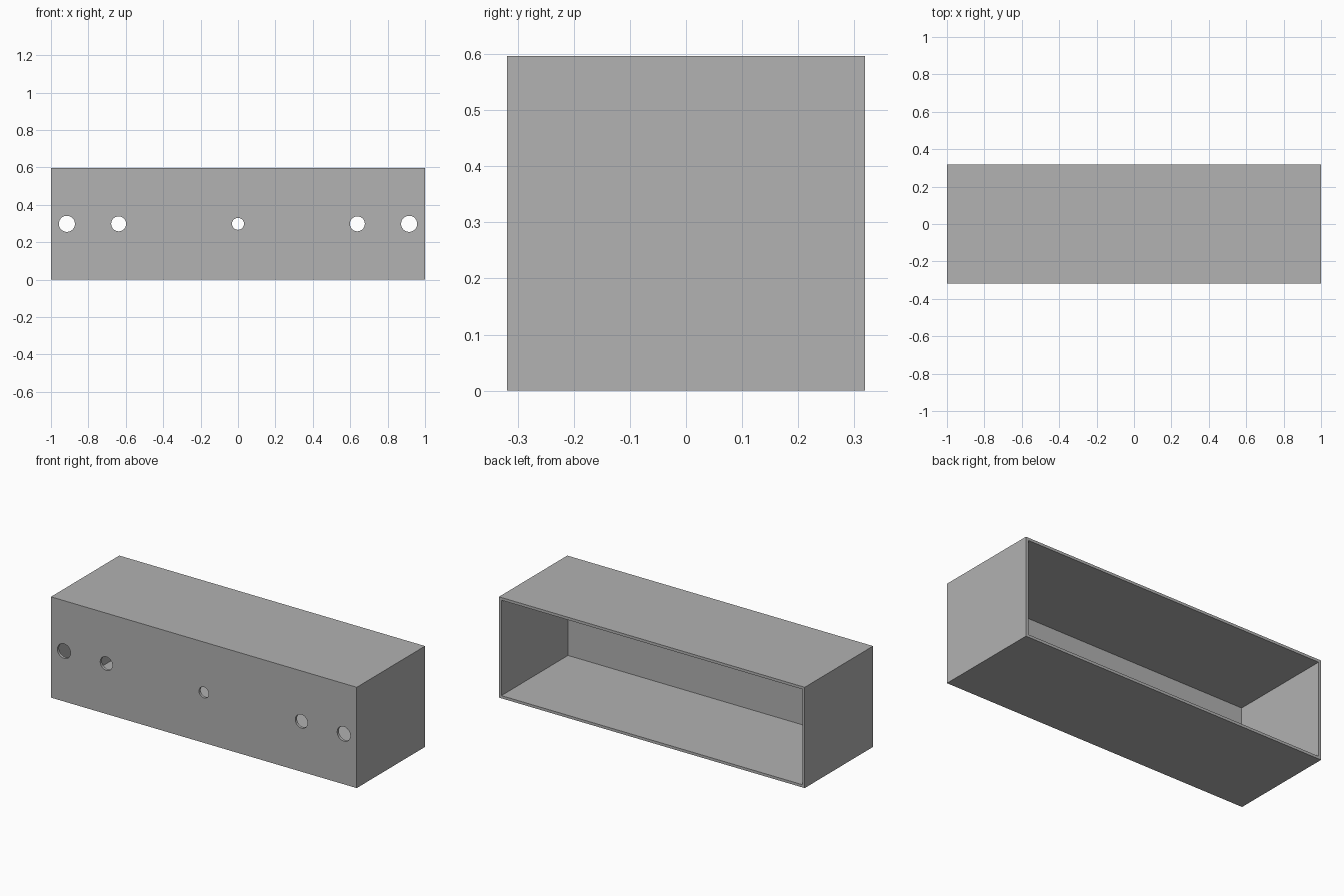
import bpy
import bmesh
from mathutils import Matrix, Vector

cube = bpy.data.objects.get("Cube")
if cube:
    bpy.data.objects.remove(cube, do_unlink=True)

WIDTH, DEPTH, HEIGHT, WALL = 2.0, 0.638, 0.596, 0.016

grey = bpy.data.materials.new("plain grey")
grey.use_nodes = True
colour = (0.445, 0.445, 0.445, 1)
grey.diffuse_color = colour
grey.node_tree.nodes["Principled BSDF"].inputs["Base Color"].default_value = colour


def make_object(name, bm):
    mesh = bpy.data.meshes.new(name)
    bm.to_mesh(mesh)
    bm.free()
    mesh.materials.append(grey)
    obj = bpy.data.objects.new(name, mesh)
    bpy.context.collection.objects.link(obj)
    return obj


def box(name, size, centre):
    bm = bmesh.new()
    bmesh.ops.create_cube(bm, size=1)
    bmesh.ops.scale(bm, vec=size, verts=bm.verts)
    bmesh.ops.translate(bm, vec=centre, verts=bm.verts)
    return make_object(name, bm)


def cut(target, cutter):
    mod = target.modifiers.new(cutter.name, "BOOLEAN")
    mod.operation = "DIFFERENCE"
    mod.solver = "EXACT"
    mod.object = cutter
    cutter.hide_render = True
    cutter.hide_viewport = True
    cutter.display_type = "WIRE"


# Case with an open back
case = box("case", (WIDTH, DEPTH, HEIGHT), (0, 0, HEIGHT / 2))
cavity = box("cavity_cutter", (WIDTH - 2 * WALL, DEPTH, HEIGHT - 2 * WALL),
             (0, WALL, HEIGHT / 2))
cut(case, cavity)

# Round holes through the front panel: position and radius
bm = bmesh.new()
for x, radius in ((-0.915, 0.043), (-0.638, 0.04), (0, 0.032),
                  (0.638, 0.04), (0.915, 0.043)):
    place = Matrix.Translation(Vector((x, -DEPTH / 2, HEIGHT / 2)))
    turn = Matrix.Rotation(1.5707963, 4, "X")
    bmesh.ops.create_cone(bm, cap_ends=True, segments=48, radius1=radius,
                          radius2=radius, depth=0.1, matrix=place @ turn)
cut(case, make_object("hole_cutter", bm))

# Apply the cuts, then remove the cutters
bpy.context.view_layer.update()
graph = bpy.context.evaluated_depsgraph_get()
case.data = bpy.data.meshes.new_from_object(case.evaluated_get(graph))
case.modifiers.clear()
for obj in [o for o in bpy.data.objects if o.name.endswith("_cutter")]:
    bpy.data.objects.remove(obj, do_unlink=True)

# Smooth hole walls, sharp panel edges
bpy.context.view_layer.objects.active = case
case.select_set(True)
bpy.ops.object.shade_smooth_by_angle()
